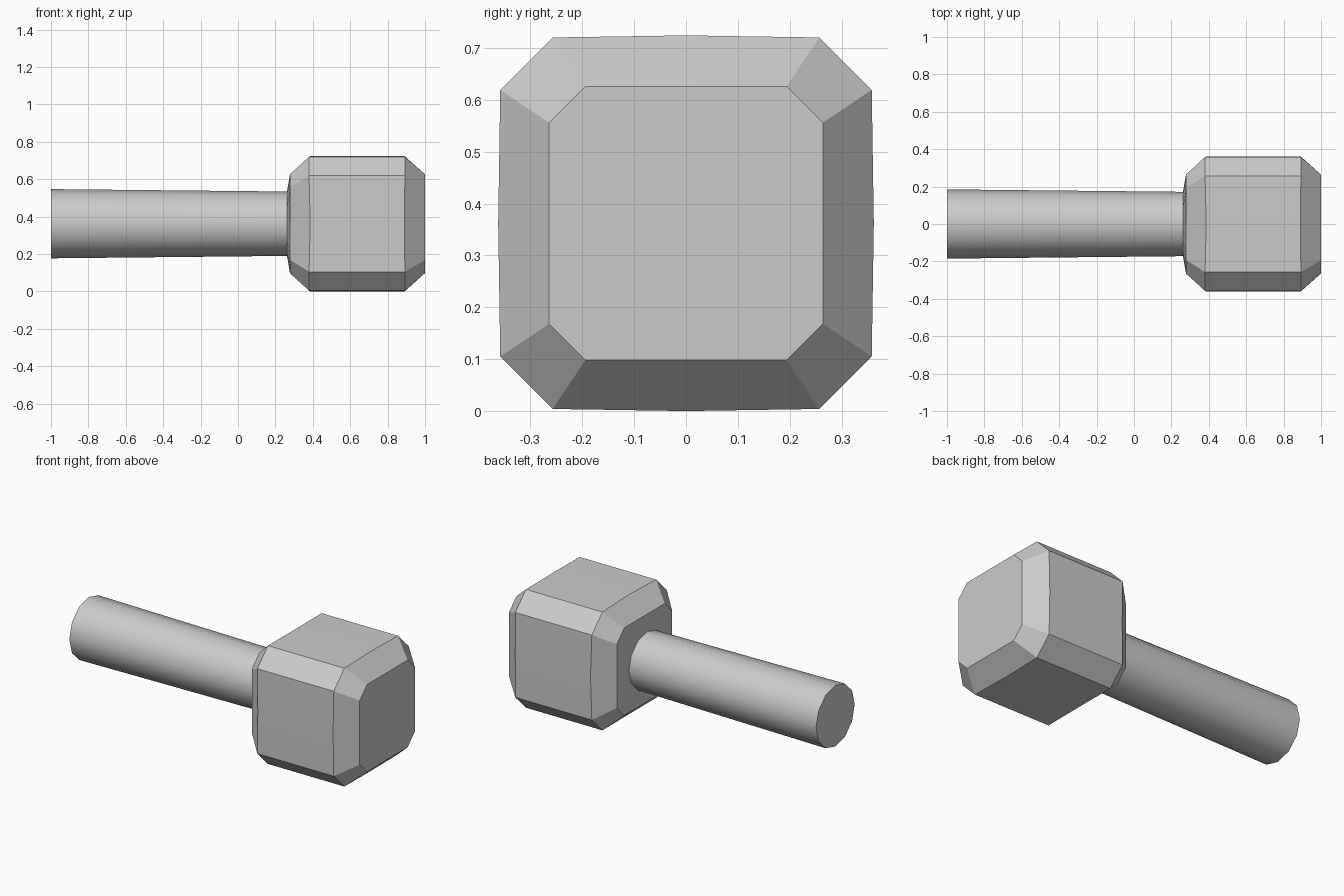
import bpy, bmesh
from math import cos, sin, pi, radians

if "Cube" in bpy.data.objects:
    bpy.data.objects.remove(bpy.data.objects["Cube"])

CZ = 0.362


def round_ring(x, r):
    """12-sided circle around the x axis."""
    return [(x, r * cos(i * pi / 6), CZ + r * sin(i * pi / 6)) for i in range(12)]


def block_ring(x, half, corner, mid_x=None, bulge=0.0):
    """Chamfered square with a midpoint on each side."""
    pts = []
    y, z = (1, 0), (0, 1)
    for _ in range(4):
        mx = x if mid_x is None else mid_x
        for px, a, b in ((mx, half + bulge, 0), (x, half, corner), (x, corner, half)):
            pts.append((px, a * y[0] + b * z[0], CZ + a * y[1] + b * z[1]))
        y, z = z, (-y[0], -y[1])
    return pts


def loft(name, rings, cap_start, cap_end):
    bm = bmesh.new()
    loops = [[bm.verts.new(p) for p in ring] for ring in rings]
    for a, b in zip(loops, loops[1:]):
        for i in range(12):
            j = (i + 1) % 12
            bm.faces.new((a[i], a[j], b[j], b[i]))
    if cap_start:
        bm.faces.new(loops[0])
    if cap_end:
        bm.faces.new(loops[-1])
    # loft runs along +x, so make every face point away from the axis
    bmesh.ops.recalc_face_normals(bm, faces=bm.faces)
    mesh = bpy.data.meshes.new(name)
    bm.to_mesh(mesh)
    bm.free()
    ob = bpy.data.objects.new(name, mesh)
    bpy.context.collection.objects.link(ob)
    bpy.ops.object.select_all(action='DESELECT')
    ob.select_set(True)
    bpy.context.view_layer.objects.active = ob
    bpy.ops.object.shade_smooth_by_angle(angle=radians(32))
    return ob


# Slightly tapered handle
loft("handle", [round_ring(-1.0, 0.185), round_ring(0.262, 0.172)], True, False)

# Chamfered hammer head, opening onto the handle's end ring
loft("hammer_head", [
    round_ring(0.262, 0.172),
    block_ring(0.278, 0.265, 0.193),
    block_ring(0.38, 0.358, 0.257, 0.386, 0.004),
    block_ring(0.892, 0.358, 0.257, 0.89, 0.004),
    block_ring(1.0, 0.264, 0.194),
], False, True)
